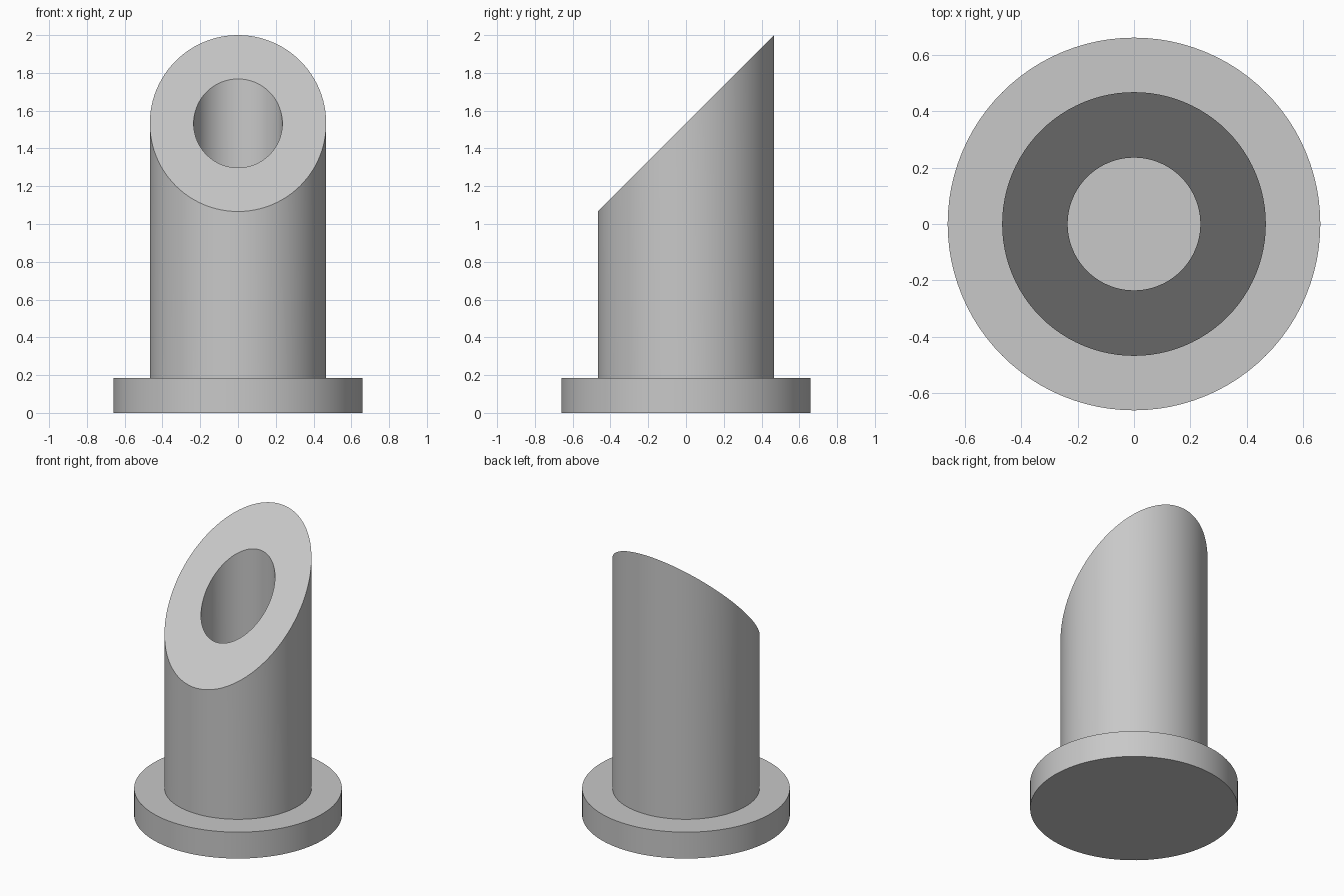
import bpy
import bmesh
from math import cos, sin, tau, radians

cube = bpy.data.objects.get("Cube")
if cube:
    bpy.data.objects.remove(cube, do_unlink=True)

SEGMENTS = 96
BASE_R, TUBE_R, BORE_R = 0.66, 0.467, 0.235
BASE_TOP, CUT_Z = 0.185, 1.533   # flange height, cut height on the axis

grey = bpy.data.materials.new("light grey")
grey.use_nodes = True
colour = (0.58, 0.58, 0.58, 1)
grey.diffuse_color = colour
grey.node_tree.nodes["Principled BSDF"].inputs["Base Color"].default_value = colour

bm = bmesh.new()


def ring(radius, z, slope=0.0):
    """Circle of vertices whose height rises towards the back by slope."""
    verts = []
    for i in range(SEGMENTS):
        a = tau * i / SEGMENTS
        x, y = radius * cos(a), radius * sin(a)
        verts.append(bm.verts.new((x, y, z + slope * y)))
    return verts


# Flange, outer wall, 45 degree mitred rim and blind bore in one closed skin
rings = [
    ring(BASE_R, 0),
    ring(BASE_R, BASE_TOP),
    ring(TUBE_R, BASE_TOP),
    ring(TUBE_R, CUT_Z, 1),
    ring(BORE_R, CUT_Z, 1),
    ring(BORE_R, BASE_TOP),
]
for low, high in zip(rings, rings[1:]):
    for i in range(SEGMENTS):
        j = (i + 1) % SEGMENTS
        bm.faces.new((low[i], low[j], high[j], high[i]))

# Underside and bore floor
bm.faces.new(rings[0][::-1])
bm.faces.new(rings[-1])
bmesh.ops.recalc_face_normals(bm, faces=bm.faces[:])

mesh = bpy.data.meshes.new("flanged_mitred_tube")
bm.to_mesh(mesh)
bm.free()
mesh.materials.append(grey)
tube = bpy.data.objects.new("flanged_mitred_tube", mesh)
bpy.context.collection.objects.link(tube)

# Smooth round walls, crisp rims
bpy.ops.object.select_all(action="DESELECT")
tube.select_set(True)
bpy.context.view_layer.objects.active = tube
bpy.ops.object.shade_smooth_by_angle(angle=radians(30))
